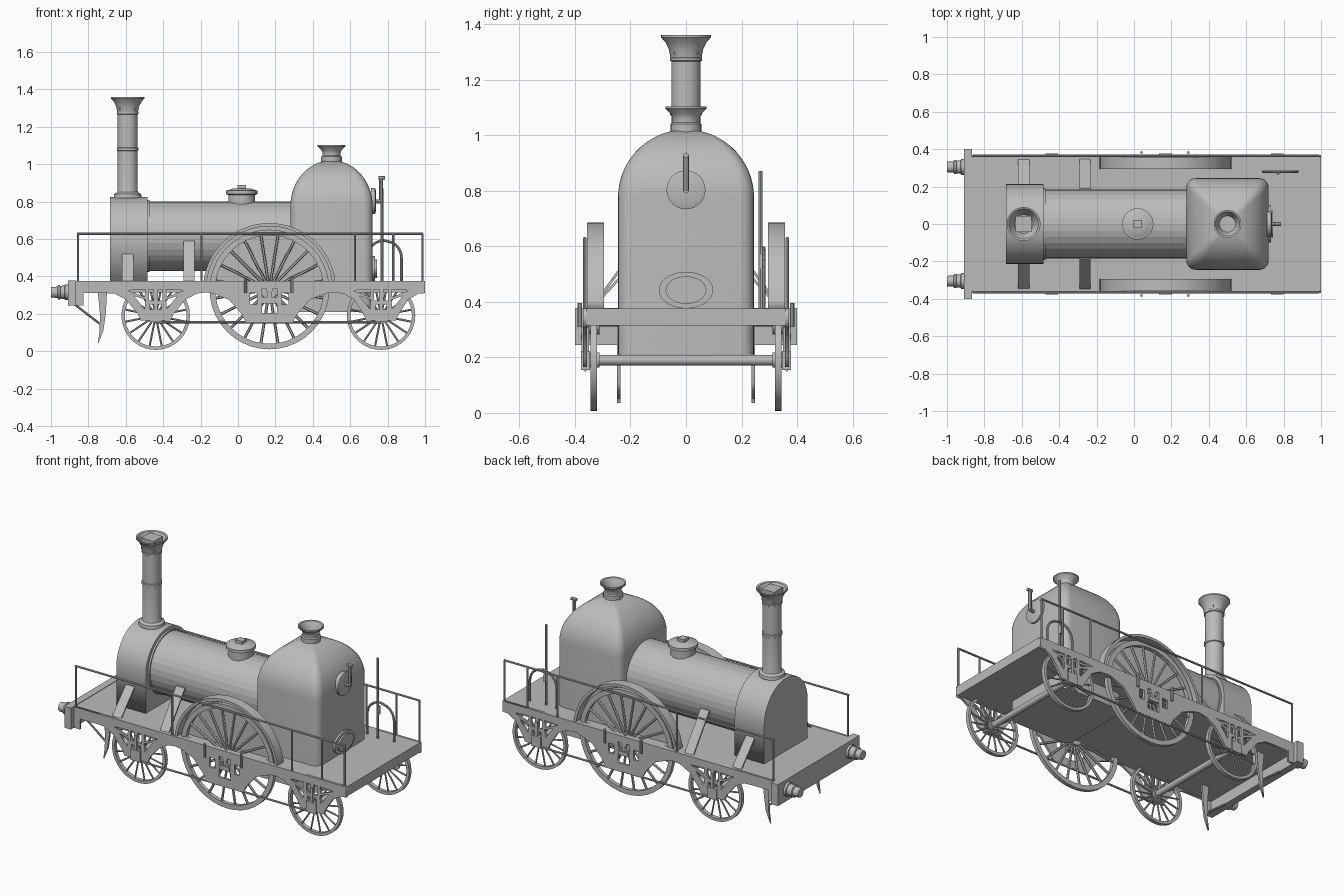
import bpy, bmesh
from math import sin, cos, pi, radians
from mathutils import Vector, Matrix

cube = bpy.data.objects.get("Cube")
if cube:
    bpy.data.objects.remove(cube, do_unlink=True)

grey = bpy.data.materials.new("plain_grey")
grey.use_nodes = True
grey.diffuse_color = (0.5, 0.5, 0.5, 1)
grey.node_tree.nodes["Principled BSDF"].inputs["Base Color"].default_value = (0.5, 0.5, 0.5, 1)


def finish(name, bm, smooth=None):
    bmesh.ops.remove_doubles(bm, verts=bm.verts, dist=1e-5)
    bmesh.ops.recalc_face_normals(bm, faces=bm.faces)
    me = bpy.data.meshes.new(name)
    bm.to_mesh(me)
    bm.free()
    me.materials.append(grey)
    ob = bpy.data.objects.new(name, me)
    bpy.context.collection.objects.link(ob)
    if smooth:
        bpy.ops.object.select_all(action='DESELECT')
        ob.select_set(True)
        bpy.context.view_layer.objects.active = ob
        bpy.ops.object.shade_smooth_by_angle(angle=radians(smooth))
    return ob


def loft(name, rings, smooth=None, closed=False):
    bm = bmesh.new()
    vs = [[bm.verts.new(p) for p in ring] for ring in rings]
    n = len(vs[0])
    pairs = list(zip(vs, vs[1:])) + ([(vs[-1], vs[0])] if closed else [])
    for a, b in pairs:
        for i in range(n):
            j = (i + 1) % n
            bm.faces.new((a[i], a[j], b[j], b[i]))
    if not closed:
        bm.faces.new(vs[0])
        bm.faces.new(vs[-1])
    return finish(name, bm, smooth)


def lathe(name, profile, origin, axis='z', segs=32, smooth=30, closed=False):
    """Revolve (radius, height) pairs around an axis through origin."""
    rings = []
    for r, h in profile:
        ring = []
        for i in range(segs):
            u, v = r * cos(2 * pi * i / segs), r * sin(2 * pi * i / segs)
            p = {'z': (u, v, h), 'x': (h, u, v), 'y': (u, h, v)}[axis]
            ring.append(Vector(origin) + Vector(p))
        rings.append(ring)
    return loft(name, rings, smooth, closed)


def box(name, x, y, z):
    return loft(name, [[(x[0], y[0], k), (x[1], y[0], k), (x[1], y[1], k), (x[0], y[1], k)] for k in z])


def rods(name, paths, r=0.006, segs=8):
    """Round bars along straight segments, gathered in one object."""
    bm = bmesh.new()
    for path in paths:
        for a, b in zip(path, path[1:]):
            a, b = Vector(a), Vector(b)
            m = Matrix.Translation((a + b) / 2) @ (b - a).to_track_quat('Z', 'Y').to_matrix().to_4x4()
            bmesh.ops.create_cone(bm, cap_ends=True, segments=segs, radius1=r, radius2=r,
                                  depth=(b - a).length, matrix=m)
    return finish(name, bm, 30)


def plate(name, outlines, centre, thick, plane='xz'):
    """Flat plate from an outline followed by its holes."""
    cu = bpy.data.curves.new(name, 'CURVE')
    cu.dimensions, cu.fill_mode, cu.extrude = '2D', 'BOTH', thick / 2
    for pts in outlines:
        sp = cu.splines.new('POLY')
        sp.points.add(len(pts) - 1)
        for p, (u, v) in zip(sp.points, pts):
            p.co = (u, v, 0, 1)
        sp.use_cyclic_u = True
    ob = bpy.data.objects.new(name, cu)
    bpy.context.collection.objects.link(ob)
    me = bpy.data.meshes.new_from_object(ob.evaluated_get(bpy.context.evaluated_depsgraph_get()))
    bpy.data.objects.remove(ob)
    m = Matrix(((1, 0, 0, 0), (0, 0, -1, centre), (0, 1, 0, 0), (0, 0, 0, 1)))
    if plane == 'yz':
        m = Matrix(((0, 0, 1, centre), (1, 0, 0, 0), (0, 1, 0, 0), (0, 0, 0, 1)))
    bm = bmesh.new()
    bm.from_mesh(me)
    bm.transform(m)
    return finish(name, bm)


def arc(cx, cz, r, a0, a1, n=32):
    return [(cx + r * cos(radians(a0 + (a1 - a0) * i / n)),
             cz + r * sin(radians(a0 + (a1 - a0) * i / n))) for i in range(n + 1)]


SMALL, BIG = (-0.44, 0.765), 0.168

# Deck and buffer beam
box("deck", (-0.88, 1.0), (-0.358, 0.358), (0.315, 0.375))
box("buffer_beam", (-0.91, -0.865), (-0.4, 0.4), (0.245, 0.378))

# Smokebox, boiler and firebox
plate("smokebox", [[(-0.213, 0.37)] + [(0.213, 0.37)] + arc(0, 0.612, 0.213, 0, 180, 24)], -0.584, 0.202, 'yz')
lathe("boiler", [(0.185, -0.5), (0.185, 0.32)], (0, 0, 0.615), 'x', 32, None)
lathe("boiler_ring", [(0.192, -0.483), (0.192, -0.472)], (0, 0, 0.615), 'x', 32, None)


def firebox_ring(s, z):
    hx, hy, r = 0.22, 0.245, 0.05
    pts = []
    for k, (sx, sy) in enumerate(((1, 1), (-1, 1), (-1, -1), (1, -1))):
        pts += arc(sx * (hx - r), sy * (hy - r), r, 90 * k, 90 * k + 90, 5)
    return [(0.5 + s * x, s * y, z) for x, y in pts]


dome = [(cos(radians(t)), 0.775 + 0.245 * sin(radians(t))) for t in range(0, 88, 6)]
loft("firebox", [firebox_ring(s, z) for s, z in [(1, 0.21)] + dome], 20)

# Chimney with flared top and square cap
lathe("chimney", [(0.075, 0.82), (0.072, 0.84), (0.056, 0.85), (0.053, 0.86), (0.053, 1.07), (0.058, 1.073),
                  (0.058, 1.087), (0.053, 1.09), (0.053, 1.265), (0.058, 1.268), (0.058, 1.278), (0.056, 1.28),
                  (0.062, 1.31), (0.075, 1.335), (0.09, 1.352), (0.09, 1.36), (0.08, 1.356), (0.05, 1.30)],
      (-0.59, 0, 0))
box("chimney_cap", (-0.633, -0.547), (-0.043, 0.043), (1.29, 1.358))

# Firebox vent and boiler dome
lathe("firebox_vent", [(0.055, 1.0), (0.055, 1.04), (0.048, 1.045), (0.048, 1.06), (0.054, 1.075), (0.074, 1.095),
                       (0.074, 1.103), (0.065, 1.1), (0.042, 1.06), (0.042, 1.025)], (0.5, 0, 0))
lathe("steam_dome", [(0.072, 0.77), (0.072, 0.835), (0.084, 0.84), (0.084, 0.858), (0.06, 0.865), (0.05, 0.87)],
      (0.02, 0, 0))
box("dome_knob", (-0.002, 0.042), (-0.022, 0.022), (0.86, 0.888))

# Firebox back fittings
lathe("back_disc", [(0.07, 0.71), (0.07, 0.733), (0.055, 0.738)], (0, 0, 0.803), 'x')
for nm, k, x in (("door_frame", 1, 0.732), ("fire_door", 0.75, 0.742)):
    plate(nm, [[(0.098 * k * u, 0.442 + 0.066 * k * v) for u, v in arc(0, 0, 1, 0, 350, 35)]], x - 0.015, 0.03, 'yz')
rods("regulator_handle", [[(0.73, 0, 0.80), (0.765, 0, 0.80), (0.765, 0, 0.925)],
                          [(0.75, 0, 0.927), (0.785, 0, 0.927)]], 0.01)

# Reversing lever and its guide loop
rods("reversing_lever", [[(0.77, 0.268, 0.37), (0.77, 0.268, 0.87)]], 0.007)
box("lever_grip", (0.762, 0.778), (0.268, 0.285), (0.52, 0.57))
rods("lever_loop", [[(0.69, 0.28, 0.37)] + [(x, 0.28, z) for x, z in arc(0.782, 0.5, 0.092, 180, 90, 6)] +
                    [(x, 0.28, z) for x, z in arc(0.782, 0.5, 0.092, 60, 0, 4)] + [(0.874, 0.28, 0.37)]], 0.007)

# Side frame outline and cut-outs
H1, H2 = SMALL
edge = [(-0.868, 0.375), (-0.868, 0.245), (-0.825, 0.245), (-0.825, 0.31), (-0.70, 0.31)]


def horn(cx, reach, foot, z):
    return [(cx - reach, 0.308), (cx - reach * 0.72, 0.275), (cx - foot * 1.2, 0.2), (cx - foot, z),
            (cx + foot, z), (cx + foot * 1.2, 0.2), (cx + reach * 0.72, 0.275), (cx + reach, 0.308)]


edge += horn(H1, 0.22, 0.08, 0.165) + [(-0.17, 0.315)] + horn(BIG, 0.30, 0.125, 0.155) + [(0.5, 0.315)]
edge += horn(H2, 0.2, 0.08, 0.165) + [(1.0, 0.31), (1.0, 0.375)]


def rect(x0, x1, z0, z1):
    return [(x0, z0), (x1, z0), (x1, z1), (x0, z1)]


holes = []
for c in SMALL:
    holes += [rect(c - 0.037, c - 0.012, 0.27, 0.33), rect(c + 0.012, c + 0.037, 0.27, 0.33),
              rect(c - 0.03, c + 0.03, 0.222, 0.25)]
    for s in (-1, 1):
        holes += [[(c + s * 0.055, 0.33), (c + s * 0.15, 0.325), (c + s * 0.06, 0.29)],
                  [(c + s * 0.055, 0.275), (c + s * 0.115, 0.295), (c + s * 0.06, 0.225)]]
for s in (-1, 1):
    holes += [rect(BIG + s * 0.025 - 0.015, BIG + s * 0.025 + 0.015, 0.29, 0.335),
              rect(BIG + s * 0.085 - 0.018, BIG + s * 0.085 + 0.018, 0.25, 0.31)]
holes.append(rect(BIG - 0.04, BIG + 0.04, 0.205, 0.255))


def wheel(name, x, y, z, r, count, rim):
    lathe(name + "_rim", [(r, -0.012), (r, 0.012), (r - rim, 0.012), (r - rim, -0.012)],
          (x, y, z), 'y', 40, 30, True)
    lathe(name + "_hub", [(r * 0.15, -0.02), (r * 0.15, 0.02)], (x, y, z), 'y', 20)
    rods(name + "_spokes", [[(x + k * cos(a), y, z + k * sin(a)) for k in (r * 0.1, r - rim / 2)]
                            for a in (2 * pi * (i + 0.5) / count for i in range(count))], r * 0.018 + 0.002, 6)


for s, side in ((1, "left"), (-1, "right")):
    plate(side + "_frame", [edge] + holes, s * 0.363, 0.014)
    # Wheels, axle boxes and splasher
    for c, nm in zip(SMALL, ("_leading_wheel", "_trailing_wheel")):
        wheel(side + nm, c, s * 0.332, 0.19, 0.183, 16, 0.018)
        box(side + nm + "_axle_box", (c - 0.033, c + 0.033), sorted((s * 0.346, s * 0.378)), (0.155, 0.222))
        box(side + nm + "_spring", (c - 0.009, c + 0.009), sorted((s * 0.35, s * 0.376)), (0.22, 0.31))
    wheel(side + "_driving_wheel", BIG, s * 0.332, 0.33, 0.32, 20, 0.03)
    box(side + "_driving_axle_box", (BIG - 0.035, BIG + 0.035), sorted((s * 0.346, s * 0.378)), (0.26, 0.285))
    plate(side + "_splasher", [arc(BIG, 0.33, 0.355, 7, 173) + arc(BIG, 0.33, 0.338, 173, 7)], s * 0.326, 0.062)
    plate(side + "_splasher_back", [arc(BIG, 0.33, 0.35, 7, 173)], s * 0.298, 0.006)
    # Tie rods and oil pins
    rods(side + "_tie_rod", [[(H1, s * 0.363, 0.155), (H2, s * 0.363, 0.155)]], 0.006)
    rods(side + "_oil_pins", [[(BIG + d, s * 0.382, 0.31), (BIG + d, s * 0.382, 0.395)] for d in (-0.128, 0.122)], 0.008)
    # Railing
    rail = [[(-0.86, s * 0.365, 0.628), (0.99, s * 0.365, 0.628)]]
    rail += [[(x, s * 0.365, 0.37), (x, s * 0.365, 0.63)] for x in (-0.855, -0.195, 0.625, 0.83, 0.987)]
    rods(side + "_railing", rail, 0.006)
    # Sloping boiler braces
    for nm, x, z in (("_front_brace", -0.59, 0.545), ("_rear_brace", -0.262, 0.59)):
        loft(side + nm, [[(x + d, s * y, h) for y, h in ((0.35, 0.37), (0.338, 0.37), (0.178, z), (0.19, z))]
                         for d in (-0.03, 0.03)])
    # Buffers and guard irons
    lathe(side + "_buffer", [(0.042, -0.9), (0.042, -0.925), (0.036, -0.927), (0.034, -0.95), (0.038, -0.952),
                             (0.038, -0.962), (0.03, -0.965), (0.028, -1.0)], (0, s * 0.305, 0.315), 'x', 20)
    plate(side + "_guard_iron", [[(-0.75, 0.32), (-0.70, 0.32), (-0.707, 0.2), (-0.72, 0.11), (-0.75, 0.035),
                                  (-0.74, 0.11), (-0.738, 0.2)]], s * 0.242, 0.012)
    rods(side + "_guard_stay", [[(-0.88, s * 0.242, 0.255), (-0.73, s * 0.242, 0.14)]], 0.006)

# Axles
for nm, c, z in (("leading_axle", H1, 0.19), ("trailing_axle", H2, 0.19), ("driving_axle", BIG, 0.33)):
    lathe(nm, [(0.019, -0.37), (0.019, 0.37)], (c, 0, z), 'y', 16)
